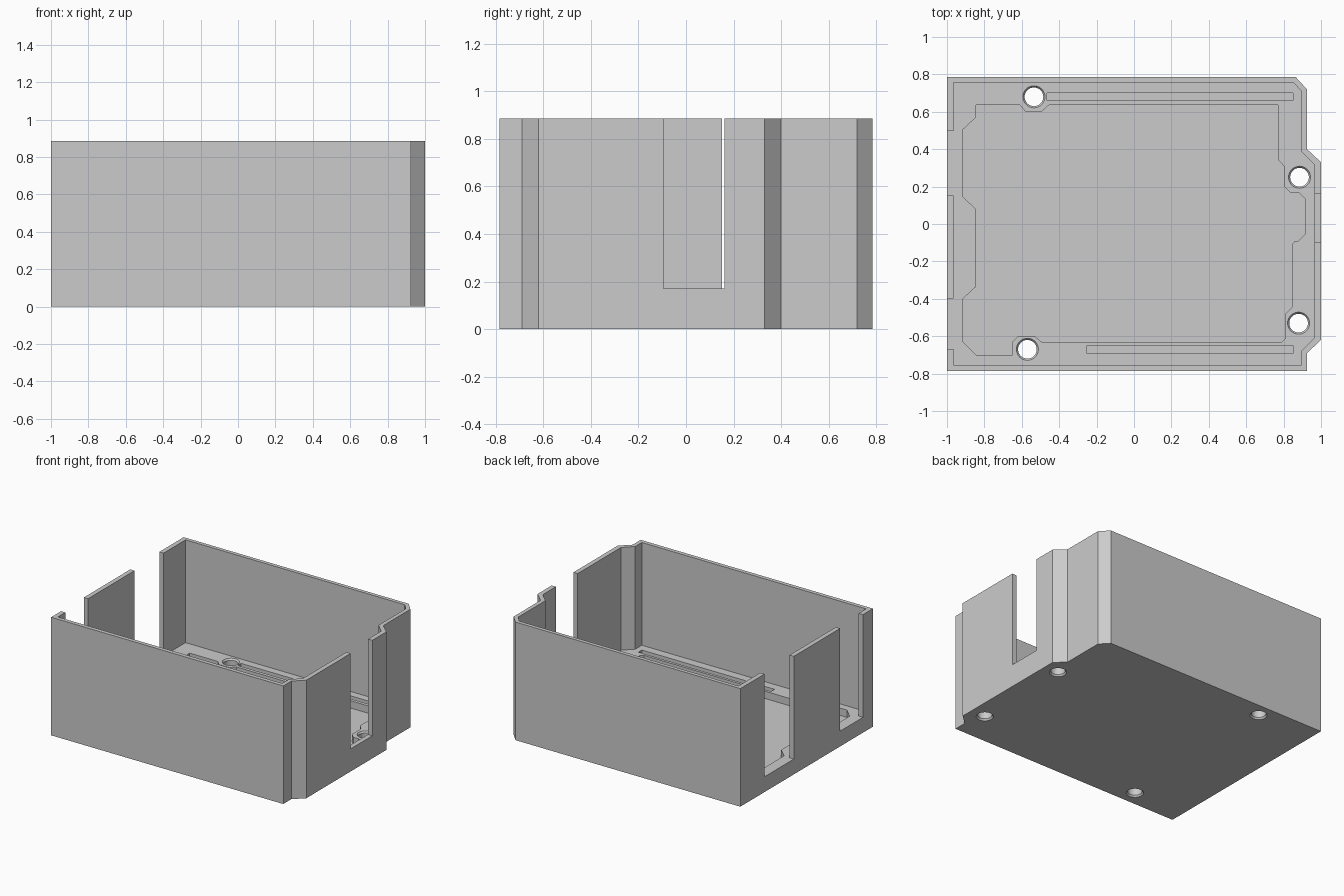
import bpy, bmesh, math

if "Cube" in bpy.data.objects:
    bpy.data.objects.remove(bpy.data.objects["Cube"])

HEIGHT, LEDGE, RECESS, SLOT = 0.885, 0.115, 0.06, 0.17
TOP = HEIGHT + 0.1

grey = bpy.data.materials.new("plain grey")
grey.diffuse_color = (0.6, 0.6, 0.6, 1)
grey.use_nodes = True
grey.node_tree.nodes["Principled BSDF"].inputs["Base Color"].default_value = grey.diffuse_color


def finish(name, bm):
    bmesh.ops.recalc_face_normals(bm, faces=bm.faces)
    mesh = bpy.data.meshes.new(name)
    bm.to_mesh(mesh)
    bm.free()
    mesh.materials.append(grey)
    obj = bpy.data.objects.new(name, mesh)
    bpy.context.collection.objects.link(obj)
    return obj


def prism(name, points, z0, z1):
    bm = bmesh.new()
    face = bm.faces.new([bm.verts.new((x, y, z0)) for x, y in points])
    out = bmesh.ops.extrude_face_region(bm, geom=[face])
    verts = [v for v in out["geom"] if isinstance(v, bmesh.types.BMVert)]
    bmesh.ops.translate(bm, verts=verts, vec=(0, 0, z1 - z0))
    return finish(name, bm)


def box(name, x0, x1, y0, y1, z0, z1):
    return prism(name, [(x0, y0), (x1, y0), (x1, y1), (x0, y1)], z0, z1)


def screw_cutter(name, x, y):
    # stacked rings: straight bore with a small chamfer at each mouth
    levels = [(0.062, -0.004), (0.05, 0.012), (0.05, LEDGE - 0.012), (0.062, LEDGE + 0.004)]
    bm = bmesh.new()
    n = 32
    rings = [[bm.verts.new((x + r * math.cos(2 * math.pi * i / n),
                            y + r * math.sin(2 * math.pi * i / n), z))
              for i in range(n)] for r, z in levels]
    for a, b in zip(rings, rings[1:]):
        for i in range(n):
            j = (i + 1) % n
            bm.faces.new((a[i], a[j], b[j], b[i]))
    bm.faces.new(rings[0])
    bm.faces.new(rings[-1])
    return finish(name, bm)


def cut(body, cutter):
    mod = body.modifiers.new("cut", 'BOOLEAN')
    mod.operation = 'DIFFERENCE'
    mod.solver = 'EXACT'
    mod.object = cutter
    bpy.context.view_layer.objects.active = body
    bpy.ops.object.modifier_apply(modifier=mod.name)
    bpy.data.objects.remove(cutter)


# outer block
case = prism("case_body", [
    (-1, -0.785), (0.925, -0.785), (0.925, -0.69), (1, -0.62), (1, 0.33),
    (0.925, 0.40), (0.925, 0.72), (0.865, 0.785), (-1, 0.785)], 0, HEIGHT)

# main cavity above the board ledge
cut(case, prism("cavity", [
    (-0.965, -0.755), (0.895, -0.755), (0.895, -0.677), (0.965, -0.607),
    (0.965, 0.317), (0.895, 0.387), (0.895, 0.709), (0.852, 0.757),
    (-0.965, 0.757)], LEDGE, TOP))

# recessed floor inside the ledge
cut(case, prism("floor_recess", [
    (-0.915, -0.63), (-0.845, -0.70), (-0.65, -0.70), (-0.65, -0.63),
    (-0.62, -0.60), (-0.53, -0.60), (-0.495, -0.63), (0.79, -0.63),
    (0.81, -0.61), (0.81, -0.48), (0.845, -0.445), (0.845, -0.11),
    (0.86, -0.09), (0.88, -0.09), (0.915, -0.055), (0.915, 0.135),
    (0.885, 0.165), (0.84, 0.165), (0.805, 0.20), (0.805, 0.305),
    (0.77, 0.345), (0.77, 0.635), (-0.455, 0.635), (-0.495, 0.60),
    (-0.58, 0.60), (-0.61, 0.635), (-0.845, 0.635), (-0.845, 0.57),
    (-0.915, 0.505), (-0.915, 0.145), (-0.845, 0.08), (-0.845, -0.335),
    (-0.915, -0.40)], RECESS, LEDGE + 0.1))

# pin grooves along the front and back ledges
cut(case, box("back_groove", -0.465, 0.85, 0.66, 0.70, RECESS, LEDGE + 0.1))
cut(case, box("front_groove", -0.25, 0.85, -0.692, -0.65, RECESS, LEDGE + 0.1))

# two openings in the left wall, one in the right wall
for y0, y1 in ((0.152, 0.497), (-0.397, -0.667)):
    cut(case, box("left_opening", -1.1, -0.955, min(y0, y1), max(y0, y1), LEDGE, TOP))
cut(case, box("right_opening", 0.955, 1.1, -0.095, 0.162, SLOT, TOP))

# screw holes through the floor
for x, y in ((-0.535, 0.68), (0.885, 0.25), (0.88, -0.53), (-0.57, -0.67)):
    cut(case, screw_cutter("screw_hole", x, y))
